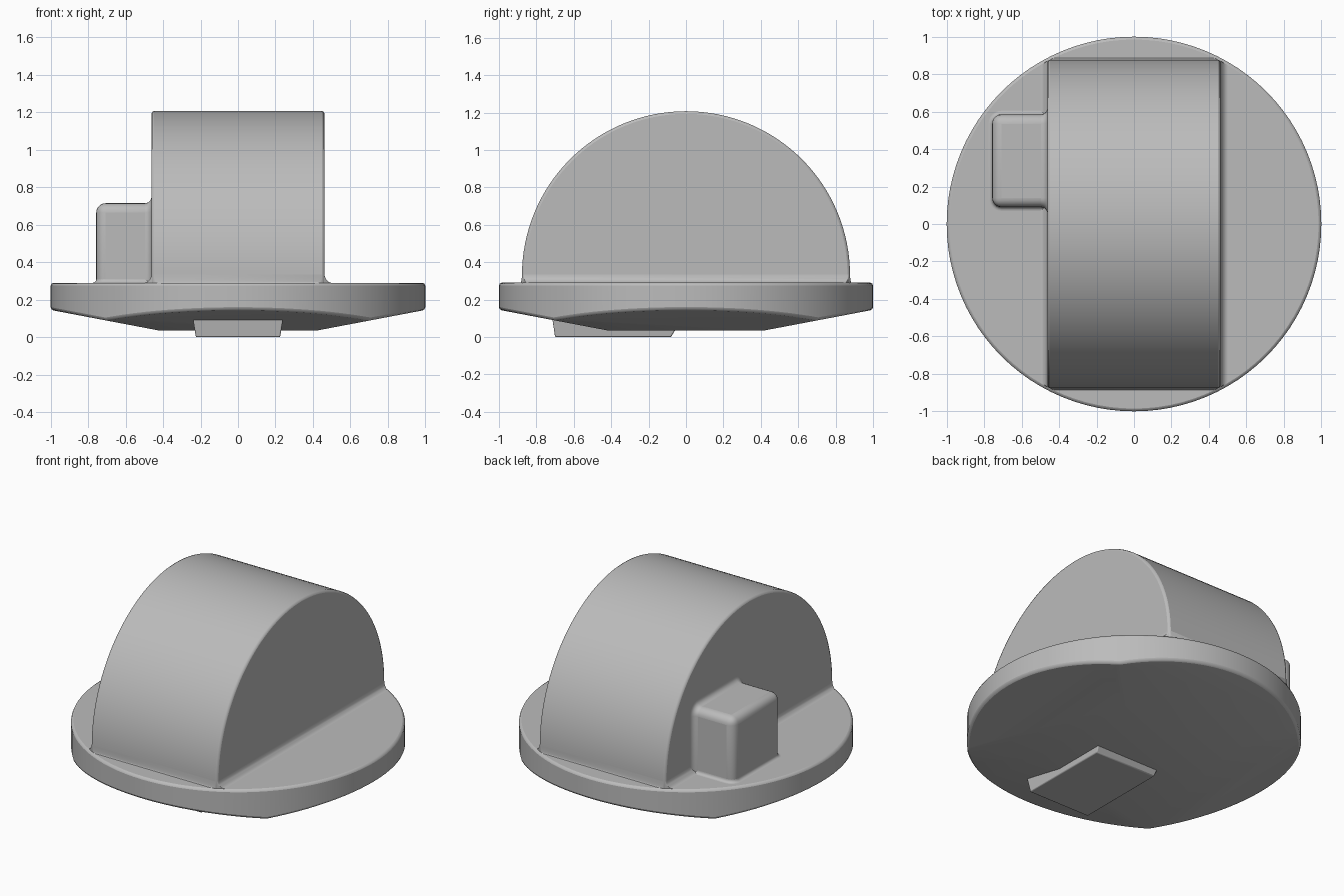
import bpy, bmesh, math
from mathutils import Matrix, Vector

cube = bpy.data.objects.get("Cube")
if cube:
    bpy.data.objects.remove(cube, do_unlink=True)

grey = bpy.data.materials.new("plain_grey")
grey.use_nodes = True
colour = (0.5, 0.5, 0.5, 1)
grey.diffuse_color = colour
grey.node_tree.nodes["Principled BSDF"].inputs["Base Color"].default_value = colour


def finish(name, bm, bevel=0, segments=3):
    """Turn a bmesh into a smooth-shaded object with an optional bevel."""
    bmesh.ops.recalc_face_normals(bm, faces=bm.faces)
    mesh = bpy.data.meshes.new(name)
    bm.to_mesh(mesh)
    bm.free()
    mesh.materials.append(grey)
    obj = bpy.data.objects.new(name, mesh)
    bpy.context.collection.objects.link(obj)
    if bevel:
        mod = obj.modifiers.new("soft_edges", 'BEVEL')
        mod.width = bevel
        mod.segments = segments
        mod.limit_method = 'ANGLE'
        mod.angle_limit = math.radians(50)
    bpy.ops.object.select_all(action='DESELECT')
    obj.select_set(True)
    bpy.context.view_layer.objects.active = obj
    bpy.ops.object.shade_smooth_by_angle(angle=math.radians(35))
    return obj


def box(x0, x1, y0, y1, z0, z1):
    bm = bmesh.new()
    bmesh.ops.create_cube(bm, size=1)
    for v in bm.verts:
        v.co = Vector(((x0, x1)[v.co.x > 0], (y0, y1)[v.co.y > 0], (z0, z1)[v.co.z > 0]))
    return bm


def fillet(name, hx, hy, radius, corner, place, limit=None):
    """Concave flare around the foot of a rounded rectangle."""
    bm = bmesh.new()
    rings = []
    for i in range(7):
        a = i / 6 * math.pi / 2
        grow = radius * (1 - math.cos(a))
        height = radius * (1 - math.sin(a))
        c = corner + grow
        ring = []
        for k in range(28):
            quarter, step = divmod(k, 7)
            t = (quarter + step / 6) * math.pi / 2
            sx = 1 if quarter in (0, 3) else -1
            sy = 1 if quarter < 2 else -1
            p = Vector((sx * (hx - corner) + c * math.cos(t),
                        sy * (hy - corner) + c * math.sin(t), height))
            if limit and p.xy.length > limit:
                s = limit / p.xy.length
                p.x, p.y = p.x * s, p.y * s
            ring.append(bm.verts.new(p))
        rings.append(ring)
    for low, high in zip(rings, rings[1:]):
        for k in range(28):
            n = (k + 1) % 28
            bm.faces.new((low[k], low[n], high[n], high[k]))
    bm.transform(place)
    finish(name, bm)


# Round base: disc whose underside is cut into four shallow slopes
RIM = 0.29
bm = bmesh.new()
bmesh.ops.create_cone(bm, cap_ends=True, segments=96, radius1=1, radius2=1, depth=RIM - 0.035,
                      matrix=Matrix.Translation((0, 0, (RIM + 0.035) / 2)))
for k in range(4):
    side = Vector((round(math.cos(k * math.pi / 2)), round(math.sin(k * math.pi / 2)), 0))
    cut = bmesh.ops.bisect_plane(
        bm, geom=bm.verts[:] + bm.edges[:] + bm.faces[:], dist=1e-5, clear_outer=True,
        plane_co=side * 0.42 + Vector((0, 0, 0.035)), plane_no=side * 0.19 - Vector((0, 0, 1)))
    rim = [e for e in bm.edges if e.is_boundary]
    bmesh.ops.holes_fill(bm, edges=rim, sides=0)
finish("round_base", bm, 0.015, 2)

# Half-cylinder body
bm = bmesh.new()
profile = [(0.877, 0.2)]
profile += [(0.877 * math.cos(i * math.pi / 64), 0.33 + 0.877 * math.sin(i * math.pi / 64))
            for i in range(65)]
profile += [(-0.877, 0.2)]
face = bm.faces.new([bm.verts.new((-0.462, y, z)) for y, z in profile])
grown = bmesh.ops.extrude_face_region(bm, geom=[face])
for v in grown["geom"]:
    if isinstance(v, bmesh.types.BMVert):
        v.co.x = 0.462
finish("half_round_body", bm, 0.014, 2)
fillet("body_foot_fillet", 0.462, 0.877, 0.045, 0.014,
       Matrix.Translation((0, 0, RIM)), limit=0.985)

# Side block with its blends into the base and the body
finish("side_block", box(-0.757, -0.4, 0.09, 0.585, 0.2, 0.715), 0.05, 5)
fillet("block_foot_fillet", 0.178, 0.2475, 0.02, 0.05,
       Matrix.Translation((-0.579, 0.3375, RIM)))
to_body = Matrix.Translation((-0.462, 0.3375, 0.46)) @ Matrix.Rotation(-math.pi / 2, 4, 'Y')
fillet("block_body_fillet", 0.255, 0.2475, 0.035, 0.05, to_body)

# Foot plate under the front half, flared where it meets the base
bm = box(-0.225, 0.225, -0.7, -0.08, 0, 0.1)
for v in bm.verts:
    if v.co.z > 0.05:
        v.co.x *= 1.07
        v.co.y += -0.015 if v.co.y < -0.4 else 0.06
finish("foot_plate", bm, 0.006, 2)
